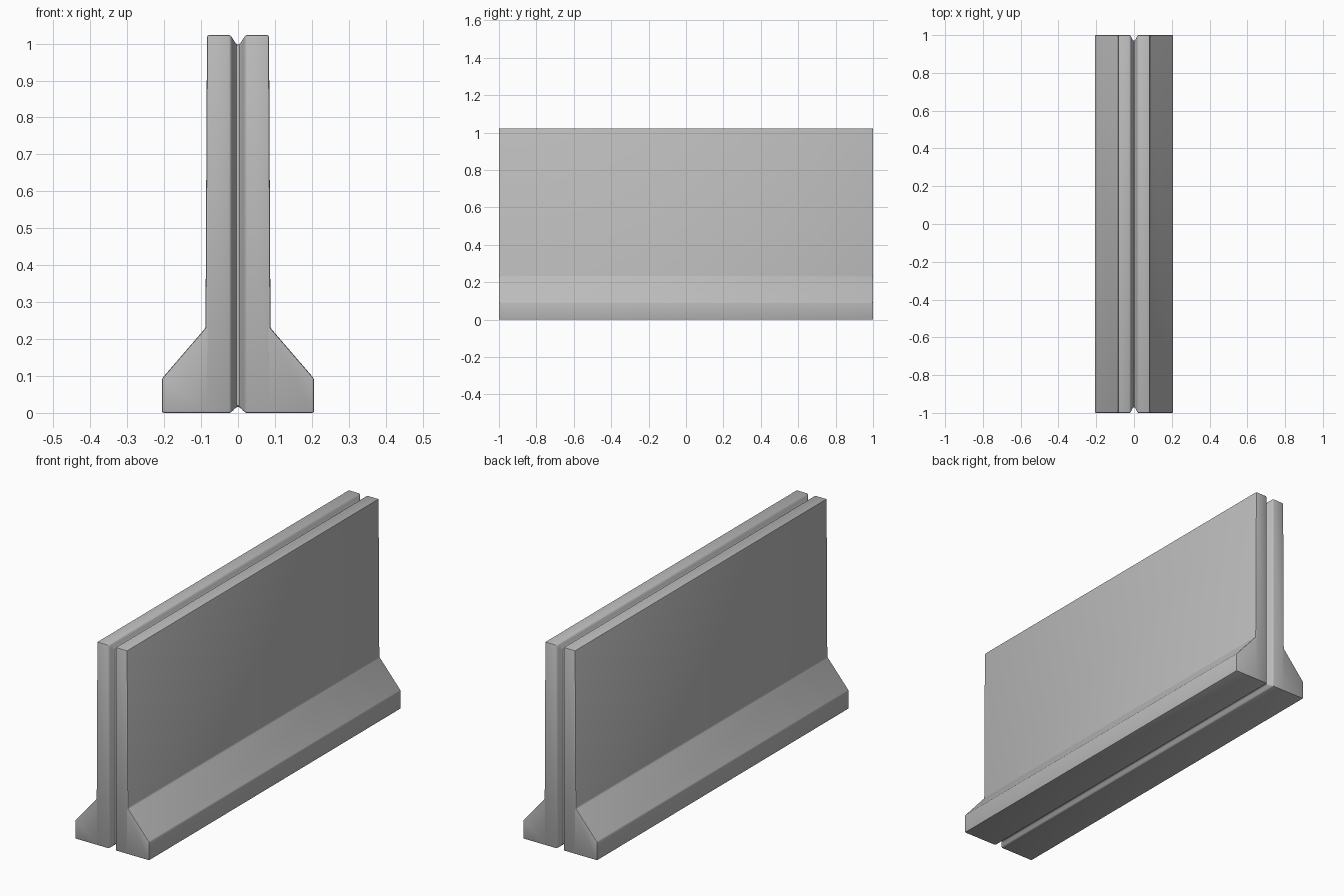
import bpy, bmesh, math

cube = bpy.data.objects.get("Cube")
if cube:
    bpy.data.objects.remove(cube, do_unlink=True)

HALF_LENGTH, HEIGHT = 1.0, 1.023
GROOVE_HALF, GROOVE_STEPS = 0.024, 8
END_DEPTH, TOP_DEPTH, FOOT_DEPTH = 0.03, 0.026, 0.016

# Concrete
concrete = bpy.data.materials.new("concrete grey")
concrete.use_nodes = True
colour = (0.5, 0.5, 0.5, 1)
concrete.diffuse_color = colour
bsdf = next(n for n in concrete.node_tree.nodes if n.type == 'BSDF_PRINCIPLED')
bsdf.inputs["Base Color"].default_value = colour
bsdf.inputs["Roughness"].default_value = 0.8


def groove_section(i):
    """Slice (x, half length, bottom, top) inside the rounded groove."""
    t = i / GROOVE_STEPS
    d = 0.5 + 0.5 * math.cos(math.pi * t)
    return (GROOVE_HALF * t, HALF_LENGTH - END_DEPTH * d,
            FOOT_DEPTH * d, HEIGHT - TOP_DEPTH * d)


# Slices across the wall: groove, neck, shoulder and foot
half = [groove_section(i) for i in range(GROOVE_STEPS + 1)]
half += [(0.084, HALF_LENGTH, 0, HEIGHT),
         (0.088, HALF_LENGTH, 0, 0.23),
         (0.206, HALF_LENGTH, 0, 0.093)]
slices = [(-x, y, lo, hi) for x, y, lo, hi in reversed(half[1:])] + half

# Loft a rectangle through the slices
bm = bmesh.new()
rings = [[bm.verts.new((x, sy * y, z))
          for sy, z in ((-1, lo), (1, lo), (1, hi), (-1, hi))]
         for x, y, lo, hi in slices]
for a, b in zip(rings, rings[1:]):
    for k in range(4):
        n = (k + 1) % 4
        bm.faces.new((a[k], a[n], b[n], b[k]))
bm.faces.new(rings[0])
bm.faces.new(rings[-1])
bmesh.ops.recalc_face_normals(bm, faces=bm.faces)
mesh = bpy.data.meshes.new("barrier_wall")
bm.to_mesh(mesh)
bm.free()
mesh.materials.append(concrete)

wall = bpy.data.objects.new("barrier_wall", mesh)
bpy.context.collection.objects.link(wall)

# Softened edges
bevel = wall.modifiers.new("soft_edges", 'BEVEL')
bevel.width = 0.005
bevel.segments = 2
bevel.limit_method = 'ANGLE'
bevel.angle_limit = math.radians(35)
bevel.use_clamp_overlap = False

bpy.ops.object.select_all(action='DESELECT')
wall.select_set(True)
bpy.context.view_layer.objects.active = wall
bpy.ops.object.modifier_apply(modifier=bevel.name)
bpy.ops.object.shade_smooth_by_angle(angle=math.radians(35))
